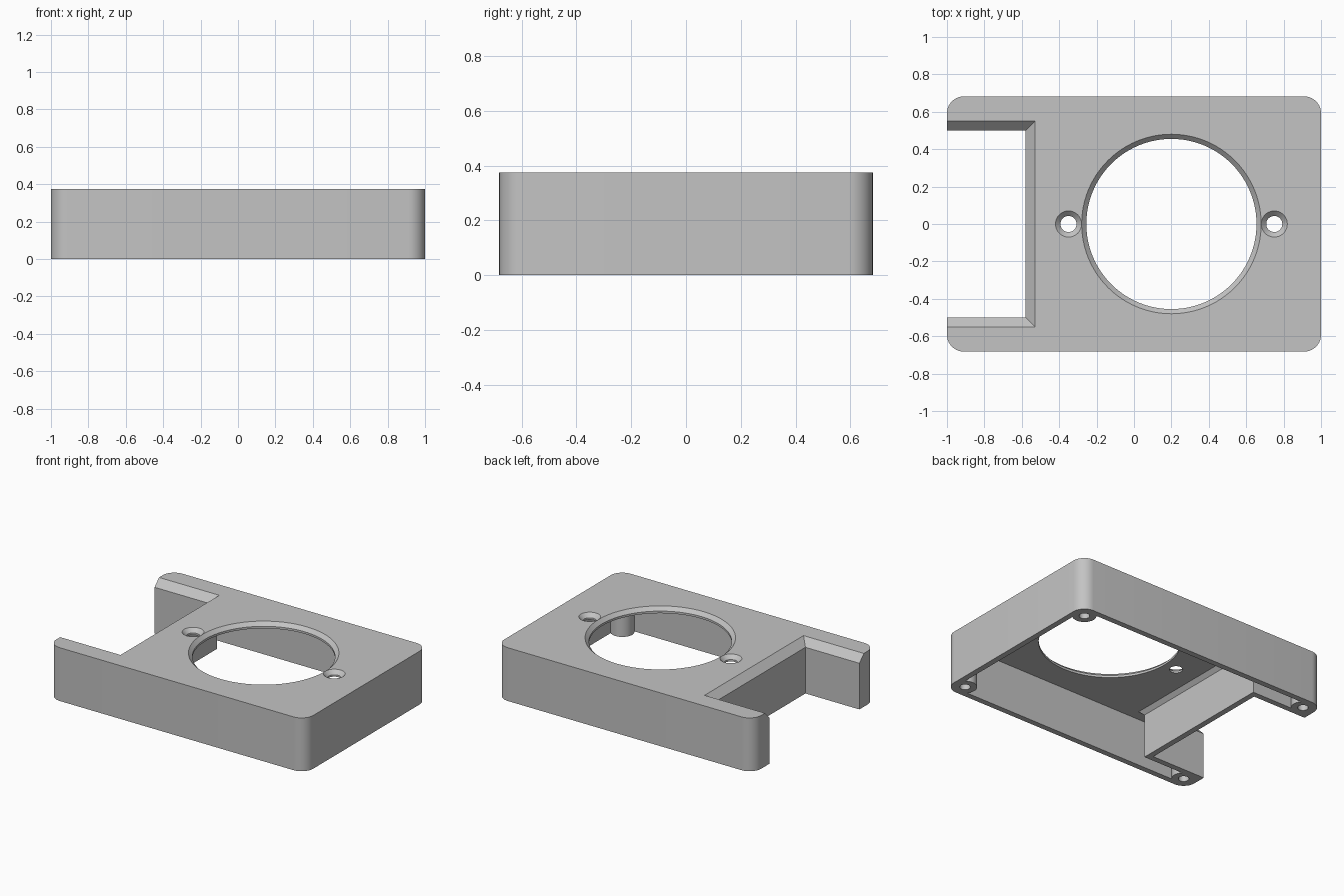
import bpy, bmesh, math

if "Cube" in bpy.data.objects:
    bpy.data.objects.remove(bpy.data.objects["Cube"])

LENGTH, WIDTH, HEIGHT = 2.0, 1.364, 0.375
RADIUS, WALL = 0.09, 0.04
CHAMFER = 0.05

grey = bpy.data.materials.new("plain grey")
grey.use_nodes = True
grey.diffuse_color = (0.55, 0.55, 0.55, 1)
grey.node_tree.nodes["Principled BSDF"].inputs["Base Color"].default_value = grey.diffuse_color


def loft(name, sections):
    """Closed solid through (height, outline) sections."""
    bm = bmesh.new()
    rings = [[bm.verts.new((x, y, z)) for x, y in outline] for z, outline in sections]
    n = len(rings[0])
    for low, high in zip(rings, rings[1:]):
        for i in range(n):
            j = (i + 1) % n
            bm.faces.new((low[i], low[j], high[j], high[i]))
    bm.faces.new(rings[0][::-1])
    bm.faces.new(rings[-1])
    bmesh.ops.recalc_face_normals(bm, faces=bm.faces)
    mesh = bpy.data.meshes.new(name)
    bm.to_mesh(mesh)
    bm.free()
    mesh.materials.append(grey)
    obj = bpy.data.objects.new(name, mesh)
    bpy.context.collection.objects.link(obj)
    return obj


def circle(x, y, r, n=32):
    return [(x + r * math.cos(math.tau * i / n), y + r * math.sin(math.tau * i / n))
            for i in range(n)]


def rounded(half_x, half_y, r, steps=10):
    points = []
    for quarter, (sx, sy) in enumerate([(1, 1), (-1, 1), (-1, -1), (1, -1)]):
        for i in range(steps + 1):
            a = (quarter + i / steps) * math.pi / 2
            points.append((sx * (half_x - r) + r * math.cos(a),
                           sy * (half_y - r) + r * math.sin(a)))
    return points


def notch(name, grow, bend, bottom):
    """Slot open at one end, flaring at 45 degrees above the bend."""
    def outline(d):
        x, y = -0.58 + d, 0.5 + d
        return [(-1.3, -y), (x, -y), (x, y), (-1.3, y)]
    return loft(name, [(bottom, outline(grow)), (bend, outline(grow)),
                       (bend + 0.1, outline(grow + 0.1))])


def flared_hole(name, x, r, flare, n):
    """Round through hole with a 45 degree countersink at the top."""
    return loft(name, [(0.2, circle(x, 0, r, n)), (HEIGHT - flare, circle(x, 0, r, n)),
                       (HEIGHT + 0.05, circle(x, 0, r + flare + 0.05, n))])


def cut(target, cutter):
    cutter.hide_render = True
    mod = target.modifiers.new("cut", "BOOLEAN")
    mod.operation, mod.solver, mod.object = "DIFFERENCE", "EXACT", cutter
    bpy.context.view_layer.objects.active = target
    bpy.ops.object.modifier_apply(modifier=mod.name)
    bpy.data.objects.remove(cutter)


corners = [(sx * (LENGTH / 2 - RADIUS), sy * (WIDTH / 2 - RADIUS))
           for sx in (-1, 1) for sy in (-1, 1)]

# Hollow underside, leaving the slot walls and corner posts standing
inside = rounded(LENGTH / 2 - WALL, WIDTH / 2 - WALL, RADIUS - WALL)
cavity = loft("cavity", [(-0.1, inside), (HEIGHT - WALL, inside)])
bend = HEIGHT - CHAMFER
cut(cavity, notch("slot_wall", WALL, bend - WALL * 0.41, -0.2))
for x, y in corners:
    post = circle(x, y, 0.077)
    cut(cavity, loft("corner_post", [(-0.2, post), (0.5, post)]))

# Outer shell with rounded corners
shape = rounded(LENGTH / 2, WIDTH / 2, RADIUS)
body = loft("housing_cover", [(0, shape), (HEIGHT, shape)])
cut(body, cavity)
cut(body, notch("slot", 0, bend, -0.1))

# Large round opening and its two screw holes
cut(body, flared_hole("round_opening", 0.2, 0.455, 0.025, 96))
for x in (-0.35, 0.75):
    cut(body, flared_hole("screw_hole", x, 0.043, 0.027, 32))

# Blind holes in the corner posts
for x, y in corners:
    bore = circle(x, y, 0.034, 24)
    cut(body, loft("post_bore", [(-0.1, bore), (0.27, bore)]))

bpy.ops.object.select_all(action="DESELECT")
body.select_set(True)
bpy.context.view_layer.objects.active = body
bpy.ops.object.shade_smooth_by_angle(angle=math.radians(30))
